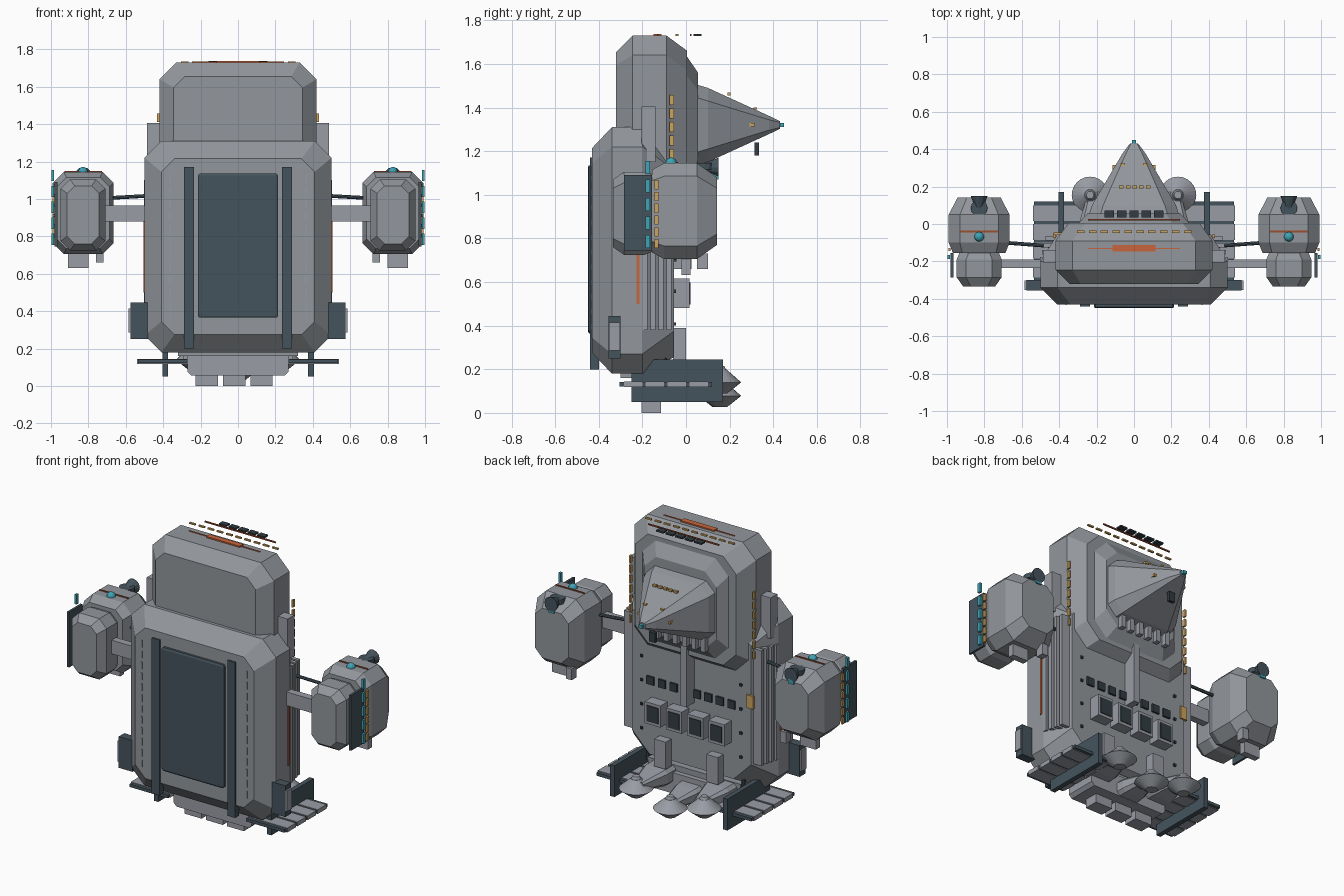
import bpy, bmesh, math
from mathutils import Vector, Matrix

if "Cube" in bpy.data.objects:
    bpy.data.objects.remove(bpy.data.objects["Cube"])


def material(name, rgb):
    m = bpy.data.materials.new(name)
    m.diffuse_color = (*rgb, 1)
    m.use_nodes = True
    m.node_tree.nodes["Principled BSDF"].inputs["Base Color"].default_value = m.diffuse_color
    return m


HULL = material("hull grey", (0.29, 0.31, 0.335))
TRIM = material("trim grey", (0.32, 0.335, 0.375))
SLATE = material("dark slate", (0.06, 0.088, 0.108))
GLASS = material("dark glass", (0.032, 0.045, 0.055))
TEAL = material("teal light", (0.05, 0.37, 0.47))
AMBER = material("amber light", (0.60, 0.37, 0.11))
ORANGE = material("orange paint", (0.58, 0.13, 0.045))
RUST = material("rust stripe", (0.33, 0.075, 0.03))


def finish(name, bm, mat, mirror=False):
    bmesh.ops.recalc_face_normals(bm, faces=bm.faces)
    me = bpy.data.meshes.new(name)
    bm.to_mesh(me)
    bm.free()
    me.materials.append(mat)
    ob = bpy.data.objects.new(name, me)
    bpy.context.collection.objects.link(ob)
    if mirror:
        ob.modifiers.new("mirror", 'MIRROR').use_axis[0] = True
    return ob


def boxes(name, mat, items, mirror=False):
    """Each item is x0, x1, y0, y1, z0, z1."""
    bm = bmesh.new()
    for x0, x1, y0, y1, z0, z1 in items:
        mid = Vector(((x0 + x1) / 2, (y0 + y1) / 2, (z0 + z1) / 2))
        size = Matrix.Diagonal((x1 - x0, y1 - y0, z1 - z0, 1))
        bmesh.ops.create_cube(bm, size=1, matrix=Matrix.Translation(mid) @ size)
    return finish(name, bm, mat, mirror)


def loft(name, mat, cx, cz, sections, mirror=False):
    """Chamfered rectangles (y, half width, half height, chamfer) joined along y."""
    bm = bmesh.new()
    rings = []
    for y, a, b, c in sections:
        pts = [(a, b - c), (a - c, b), (c - a, b), (-a, b - c),
               (-a, c - b), (c - a, -b), (a - c, -b), (a, c - b)]
        rings.append([bm.verts.new((cx + p, y, cz + q)) for p, q in pts])
    for r, s in zip(rings, rings[1:]):
        for i in range(8):
            j = (i + 1) % 8
            bm.faces.new((r[i], r[j], s[j], s[i]))
    bm.faces.new(rings[0])
    bm.faces.new(rings[-1])
    return finish(name, bm, mat, mirror)


def cone(bm, centre, r0, r1, depth, seg=24, axis=(0, 0, 1)):
    rot = Vector((0, 0, 1)).rotation_difference(Vector(axis)).to_matrix().to_4x4()
    bmesh.ops.create_cone(bm, cap_ends=True, segments=seg, radius1=r0, radius2=r1,
                          depth=depth, matrix=Matrix.Translation(centre) @ rot)


def rods(name, mat, ends, r, mirror=True):
    bm = bmesh.new()
    for a, b in ends:
        a, b = Vector(a), Vector(b)
        cone(bm, (a + b) / 2, r, r, (b - a).length, 8, b - a)
    return finish(name, bm, mat, mirror)


# Main and upper hull
loft("main_hull", HULL, 0, 0.745,
     [(-.43, .41, .47, .07), (-.34, .5, .565, .09), (-.2, .5, .565, .09), (-.055, .41, .49, .12)])
loft("upper_hull", HULL, 0, 1.32,
     [(-.32, .345, .335, .06), (-.245, .42, .41, .09), (-.09, .42, .41, .09), (.005, .35, .34, .09)])
loft("nose_collar", HULL, 0, 1.32, [(0, .30, .32, .09), (.055, .25, .24, .08)])
loft("nose", HULL, 0, 1.32,
     [(.05, .24, .185, .06), (.1, .225, .17, .06), (.38, .06, .042, .018), (.43, .022, .018, .006)])
boxes("nose_tip_light", TEAL, [(-.012, .012, .43, .45, 1.31, 1.33)])
boxes("nose_sensor", GLASS, [(-.02, .02, .315, .335, 1.18, 1.24)])
boxes("nose_lights", AMBER,
      [(-.08 + i * .036, -.056 + i * .036, .19, .205, 1.455, 1.468) for i in range(5)]
      + [(-.07, -.05, .31, .325, 1.39, 1.40), (.05, .07, .31, .325, 1.39, 1.40)])
boxes("nose_side_lights", AMBER, [(.095, .115, .29, .315, 1.314, 1.328)], True)
boxes("collar_ribs", TRIM,
      [(-.19 + i * .064, -.16 + i * .064, .05, .085, 1.07, 1.17) for i in range(6)])

# Front panel and rails
loft("front_panel", SLATE, 0, .75, [(-.42, .215, .385, .01), (-.445, .215, .385, .01), (-.45, .205, .375, .01)])
boxes("front_rails", SLATE, [(.235, .288, -.44, -.40, .2, 1.17)], True)
boxes("front_seams", TRIM,
      [(.36, .366, -.434, -.42, .34 + i * .068, .385 + i * .068) for i in range(12)], True)

# Hull sides
boxes("side_ribs", TRIM,
      [(.42, .502 - i * .009, -.2 + i * .037, -.177 + i * .037, .38, 1.1) for i in range(4)], True)
boxes("side_stripe", ORANGE, [(.49, .505, -.226, -.214, .5, .93)], True)
boxes("shoulder_box", TRIM, [(.41, .487, -.205, -.14, 1.15, 1.405)], True)
boxes("side_thruster", SLATE, [(.48, .575, -.355, -.3, .25, .445)], True)
boxes("side_thruster_cap", TRIM, [(.57, .585, -.352, -.303, .285, .415)], True)
boxes("upper_side_lights", AMBER,
      [(.421, .432, -.075, -.055, 1.04 + i * .062, 1.085 + i * .062) for i in range(7)], True)

# Roof markings
boxes("roof_panel", ORANGE, [(-.115, .115, -.148, -.112, 1.725, 1.738)])
boxes("roof_line", ORANGE, [(-.245, .245, -.134, -.127, 1.727, 1.734)])
boxes("roof_lights", AMBER,
      [(-.305 + i * .0635, -.265 + i * .0635, -.047, -.035, 1.727, 1.736) for i in range(10)])
boxes("roof_stripe", RUST, [(-.245, .245, .018, .026, 1.728, 1.736)])
boxes("roof_windows", GLASS,
      [(-.157 + i * .066, -.107 + i * .066, .035, .072, 1.728, 1.738) for i in range(5)])

# Back wall
boxes("back_windows", GLASS,
      [(-.305 + i * .08, -.255 + i * .08, -.06, -.043, .695, .745) for i in range(8)])
boxes("hatch_frames", TRIM,
      [(-.275 + i * .147, -.166 + i * .147, -.06, .015, .48, .615) for i in range(4)])
boxes("hatch_glass", GLASS,
      [(-.26 + i * .147, -.181 + i * .147, .01, .02, .498, .597) for i in range(4)])
boxes("back_mast", TRIM, [(-.02, .02, -.06, .025, .66, 1.05)])
boxes("back_sign_plate", AMBER, [(-.43, -.385, -.06, -.045, .73, .81)])
boxes("back_brackets", TRIM, [(.14, .22, -.06, 0, .22, .39)], True)
boxes("back_bolts", GLASS,
      [(.335, .35, -.06, -.045, z, z + .015) for z in (.4, .55, .7, .85)], True)
rods("rear_braces", GLASS, [((.33, -.13, .38), (.33, -.09, .2))], .012)

# Base block, feet and dish arms
loft("engine_base", TRIM, 0, .12, [(-.25, .27, .065, .02), (-.05, .27, .065, .02)])
boxes("engine_shelf", HULL, [(-.32, .32, -.3, -.08, .16, .22)])
boxes("feet", TRIM, [(x - .059, x + .059, -.205, -.115, 0, .12) for x in (-.167, -.02, .125)])
loft("outer_dish_arm", TRIM, .21, .165,
     [(-.1, .085, .05, .02), (.0, .085, .05, .02), (.17, .035, .025, .01)], True)
loft("centre_dish_arm", TRIM, 0, .105, [(-.1, .085, .05, .02), (.0, .08, .045, .02), (.17, .035, .02, .01)])

# Dish engines: shallow cone over a dark bowl
top, bowl = bmesh.new(), bmesh.new()
for x, z in ((-.235, .14), (0, .078), (.235, .14)):
    cone(top, (x, .155, z + .03), .098, .03, .06)
    cone(top, (x, .155, z + .065), .03, .02, .02)
    cone(bowl, (x, .155, z - .025), .035, .098, .05)
finish("dish_tops", top, TRIM)
finish("dish_bowls", bowl, HULL)

# Lower winglets
boxes("winglet_plate", SLATE, [(.375, .405, -.25, .17, .05, .245)], True)
boxes("winglet_slats", TRIM,
      [(.27, .54, -.285 + i * .1, -.2 + i * .1, .118, .145) for i in range(4)], True)
boxes("winglet_rails", SLATE, [(.27, .535, -.305 + i * .1, -.28 + i * .1, .122, .141)
                               for i in range(5)], True)

# Side pods
PX, PZ = .828, .925
loft("rear_pod", HULL, PX, PZ,
     [(-.155, .14, .19, .05), (-.1, .163, .22, .06), (.05, .163, .22, .06), (.142, .115, .155, .05)], True)
loft("front_pod", HULL, PX, .915,
     [(-.335, .085, .155, .04), (-.285, .12, .19, .05), (-.19, .12, .19, .05), (-.14, .1, .17, .05)], True)
boxes("pod_shield", SLATE, [(.966, .98, -.285, -.155, .745, 1.09)], True)
boxes("pod_teal_lights", TEAL,
      [(.984, .998, -.186, -.166, .755 + i * .085, .815 + i * .085) for i in range(5)], True)
boxes("pod_amber_lights", AMBER,
      [(.982, .993, -.145, -.127, .755 + i * .054, .797 + i * .054) for i in range(6)], True)
boxes("pod_top_stripe", RUST, [(.728, .928, -.045, -.036, 1.142, 1.15)], True)
boxes("pod_fins", TRIM, [(.80, .91, -.02, .02, .632, .72), (.72, .76, .05, .1, .66, .73)], True)
boxes("pod_strut", TRIM, [(.47, .73, -.235, -.19, .88, .965)], True)
rods("pod_rods", SLATE, [((.42, -.12, 1.02), (.69, -.1, 1.005))], .01)

# Pod turret and teal beacon
bm = bmesh.new()
cone(bm, (PX, .085, 1.13), .045, .045, .03, 12)
cone(bm, (PX, .115, 1.125), .045, .02, .07, 12, (0, -1, 0))
finish("pod_turret", bm, SLATE, True)
bm = bmesh.new()
bmesh.ops.create_uvsphere(bm, u_segments=14, v_segments=8, radius=.026,
                          matrix=Matrix.Translation((PX, -.068, 1.145)))
finish("pod_beacon", bm, TEAL, True)
boxes("pod_rear_light", TEAL, [(PX - .02, PX + .02, .11, .15, 1.07, 1.1)], True)
